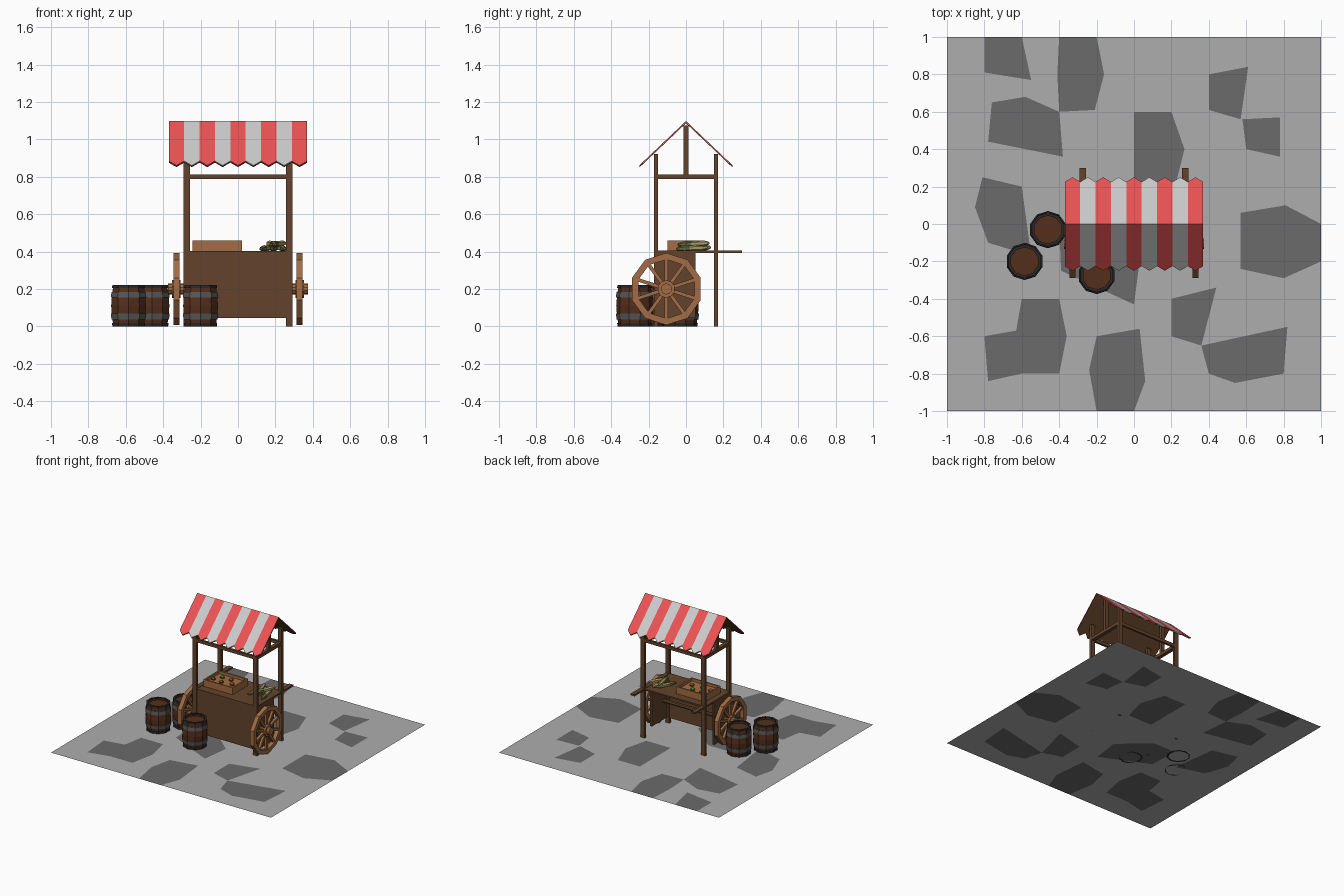
import bpy, bmesh, math
from mathutils import Matrix, Vector, geometry

if "Cube" in bpy.data.objects:
    bpy.data.objects.remove(bpy.data.objects["Cube"])

COLORS = {
    "stone": (0.42, 0.42, 0.42), "dark_stone": (0.145, 0.145, 0.145),
    "wood": (0.125, 0.057, 0.024), "light_wood": (0.36, 0.152, 0.058),
    "barrel_wood": (0.09, 0.028, 0.011), "iron": (0.095, 0.095, 0.095),
    "dark_iron": (0.025, 0.022, 0.022),
    "red": (0.84, 0.085, 0.088), "white": (0.77, 0.77, 0.77),
    "tomato": (0.40, 0.02, 0.01), "leaf": (0.03, 0.22, 0.02),
    "husk": (0.14, 0.14, 0.05), "corn": (0.42, 0.35, 0.13)}


def mat(key):
    m = bpy.data.materials.get(key) or bpy.data.materials.new(key)
    m.diffuse_color = (*COLORS[key], 1)
    m.use_nodes = True
    m.node_tree.nodes["Principled BSDF"].inputs["Base Color"].default_value = m.diffuse_color
    return m


def finish(name, bm, keys, normals=True):
    if normals:
        bmesh.ops.recalc_face_normals(bm, faces=bm.faces)
    me = bpy.data.meshes.new(name)
    bm.to_mesh(me)
    bm.free()
    for k in ([keys] if isinstance(keys, str) else keys):
        me.materials.append(mat(k))
    ob = bpy.data.objects.new(name, me)
    bpy.context.collection.objects.link(ob)
    return ob


def boxes(name, key, items):
    """items: (centre, size) or (centre, size, rotation about the origin of the box)"""
    bm = bmesh.new()
    for c, s, *r in items:
        m = Matrix.Translation(c) @ (r[0] if r else Matrix()) @ Matrix.Diagonal((*s, 1))
        bmesh.ops.create_cube(bm, size=1, matrix=m)
    return finish(name, bm, key)


def lathe(name, key, profile, n, matrix=Matrix(), closed=False, phase=0.0):
    """Revolve (radius, height) points around local z."""
    bm = bmesh.new()
    rings = []
    for i in range(n):
        a = 2 * math.pi * i / n + phase
        rings.append([bm.verts.new((r * math.cos(a), r * math.sin(a), z)) for r, z in profile])
    m = len(profile)
    for i in range(n):
        p, q = rings[i], rings[(i + 1) % n]
        for j in range(m if closed else m - 1):
            k = (j + 1) % m
            bm.faces.new((p[j], q[j], q[k], p[k]))
    bmesh.ops.remove_doubles(bm, verts=bm.verts, dist=1e-5)
    bm.transform(matrix)
    return finish(name, bm, key)


# flat ground, with irregular darker paving stones cut into it
STONES = [
    [(-.8, 1), (-.6, 1), (-.55, .77), (-.8, .81)],
    [(-.4, 1), (-.2, 1), (-.16, .8), (-.21, .61), (-.4, .6), (-.41, .8)],
    [(-.76, .65), (-.58, .68), (-.4, .6), (-.38, .36), (-.78, .44)],
    [(.4, .8), (.61, .84), (.57, .56), (.4, .61)],
    [(.58, .56), (.78, .57), (.78, .36), (.6, .4)],
    [(0, .6), (.2, .6), (.27, .4), (.22, .2), (0, .2)],
    [(-.81, .25), (-.6, .2), (-.55, -.17), (-.78, -.1), (-.85, .09)],
    [(.57, .06), (.81, .1), (1, 0), (1, -.2), (.8, -.29), (.57, -.24)],
    [(-.6, -.4), (-.4, -.4), (-.36, -.6), (-.4, -.8), (-.6, -.8), (-.78, -.84), (-.8, -.6), (-.63, -.57)],
    [(-.2, -.6), (.03, -.56), (.06, -.84), (0, -1), (-.2, -1), (-.24, -.78)],
    [(.2, -.4), (.44, -.34), (.36, -.65), (.2, -.6)],
    [(.36, -.65), (.82, -.55), (.8, -.8), (.54, -.85), (.4, -.8)],
    [(-.4, 0), (-.2, 0), (.03, -.2), (0, -.43), (-.39, -.25)]]
points, loops = [], []
for loop in [[(-1, -1), (1, -1), (1, 1), (-1, 1)]] + [s[::-1] for s in STONES]:
    loops.append(list(range(len(points), len(points) + len(loop))))
    points += [Vector(p) for p in loop]
verts, _, tris, _, _, source = geometry.delaunay_2d_cdt(points, [], loops, 0, 1e-5)
bm = bmesh.new()
vs = [bm.verts.new((v.x, v.y, 0)) for v in verts]
for t, src in zip(tris, source):
    f = bm.faces.new([vs[i] for i in t])
    f.material_index = int(any(i > 0 for i in src))
    f.normal_update()
    if f.normal.z < 0:
        f.normal_flip()
finish("ground", bm, ["stone", "dark_stone"], False)

# cart body, open at the back
boxes("cart_body", "wood",
      [((0, -.158, .22), (.58, .015, .35))] +
      [((s * .283, -.055, .22), (.015, .21, .35)) for s in (-1, 1)])
boxes("counter_top", "wood", [((0, 0, .398), (.58, .335, .012))])
boxes("push_handles", "wood", [((s * .275, .07, .4), (.035, .46, .014)) for s in (-1, 1)])

# frame that carries the roof
S = [(sx, sy) for sx in (-1, 1) for sy in (-1, 1)]
boxes("corner_posts", "wood", [((x * .275, y * .16, .461), (.035, .02, .922)) for x, y in S])
boxes("roof_beams", "wood",
      [((0, s * .16, .8), (.53, .018, .026)) for s in (-1, 1)] +
      [((s * .275, 0, .8), (.03, .31, .026)) for s in (-1, 1)])
boxes("king_posts", "wood", [((s * .275, 0, .94), (.03, .025, .27)) for s in (-1, 1)])


# striped awning with pointed edges, lined in brown
def awning(name, keys, drop):
    bm = bmesh.new()
    w, ridge = .74 / 9, 1.098 - drop
    for i in range(9):
        x = -.37 + i * w
        for s in (-1, 1):
            pts = [(x, 0), (x, .225), (x + w / 2, .25), (x + w, .225), (x + w, 0)]
            f = bm.faces.new([bm.verts.new((px, s * py, ridge - py * .95)) for px, py in pts])
            f.material_index = i % len(keys)
            f.normal_update()
            if f.normal.z < 0:
                f.normal_flip()
    ob = finish(name, bm, keys, False)
    mod = ob.modifiers.new("thickness", 'SOLIDIFY')
    mod.thickness, mod.offset = .004, -1


awning("awning_cloth", ["red", "white"], 0)
awning("awning_lining", ["wood"], .006)

# wheels with ten spokes, and their axle
CY, CZ = -.105, .2
for s, side in ((-1, "left"), (1, "right")):
    m = Matrix.Translation((0, CY, CZ)) @ Matrix.Rotation(s * math.pi / 2, 4, 'Y')
    lathe(side + "_wheel_rim", "light_wood",
          [(.158, .312), (.193, .312), (.193, .346), (.158, .346)], 10, m, True)
    lathe(side + "_wheel_hub", "light_wood",
          [(0, .292), (.03, .292), (.03, .308), (.047, .308), (.047, .352),
           (.03, .352), (.03, .375), (0, .375)], 10, m)
    spokes = []
    for i in range(10):
        rot = Matrix.Rotation(2 * math.pi * i / 10, 4, 'X')
        spokes.append((Vector((s * .329, CY, CZ)) + rot @ Vector((0, 0, .102)), (.02, .019, .13), rot))
    boxes(side + "_wheel_spokes", "light_wood", spokes)
lathe("axle", "wood", [(0, -.3), (.015, -.3), (.015, .3), (0, .3)], 8,
      Matrix.Translation((0, CY, CZ)) @ Matrix.Rotation(math.pi / 2, 4, 'Y'))

# barrels with iron hoops, dark rims and a sunken lid
HOOPS = [(.0, .018, .088, .09, "dark_iron"), (.038, .068, .093, .097, "iron"),
         (.155, .185, .097, .093, "iron"), (.206, .222, .09, .088, "dark_iron")]
for i, (x, y) in enumerate([(-.46, -.03), (-.585, -.2), (-.2, -.275)], 1):
    m = Matrix.Translation((x, y, 0))
    ph = math.pi / 10
    lathe(f"barrel_{i}", "barrel_wood",
          [(0, .004), (.086, .004), (.094, .06), (.098, .11), (.094, .16), (.086, .218),
           (.076, .218), (.076, .203), (0, .203)], 10, m, phase=ph)
    for j, (z0, z1, r0, r1, key) in enumerate(HOOPS, 1):
        lathe(f"barrel_{i}_hoop_{j}", key,
              [(r0 - .013, z0), (r0 + .003, z0), (r1 + .003, z1), (r1 - .013, z1)], 10, m, True, ph)

# produce crate
boxes("crate", "light_wood",
      [((-.112, 0, .412), (.265, .2, .016)), ((-.112, 0, .428), (.24, .18, .02))] +
      [((-.112, s * .094, .432), (.265, .012, .056)) for s in (-1, 1)] +
      [((-.112 + s * .1265, 0, .432), (.012, .2, .056)) for s in (-1, 1)])
for i, (x, y) in enumerate([(-.21, -.02), (-.17, .04), (-.13, -.03), (-.09, .04), (-.04, -.02)], 1):
    m = Matrix.Translation((x, y, .443))
    lathe(f"tomato_{i}", "tomato", [(0, -.015), (.016, -.008), (.018, .004), (.008, .012), (0, .012)], 7, m)
    lathe(f"tomato_leaf_{i}", "leaf", [(0, .008), (.016, .010), (0, .017)], 5, m)

# heap of corn cobs in their husks
COBS = [(.15, .04, .418, 70), (.195, .05, .418, 80), (.235, .035, .418, 100),
        (.18, .04, .441, 105), (.215, .05, .441, 62)]
for i, (x, y, z, a) in enumerate(COBS, 1):
    m = (Matrix.Translation((x, y, z)) @ Matrix.Rotation(math.radians(a), 4, 'Z')
         @ Matrix.Rotation(math.radians(87), 4, 'Y'))
    lathe(f"corn_cob_{i}", "corn", [(0, -.04), (.015, -.03), (.016, .05), (.009, .08), (0, .085)], 6, m)
    lathe(f"corn_husk_{i}", "husk", [(0, -.09), (.008, -.085), (.017, -.05), (.018, -.025), (.012, -.01)], 6, m)
